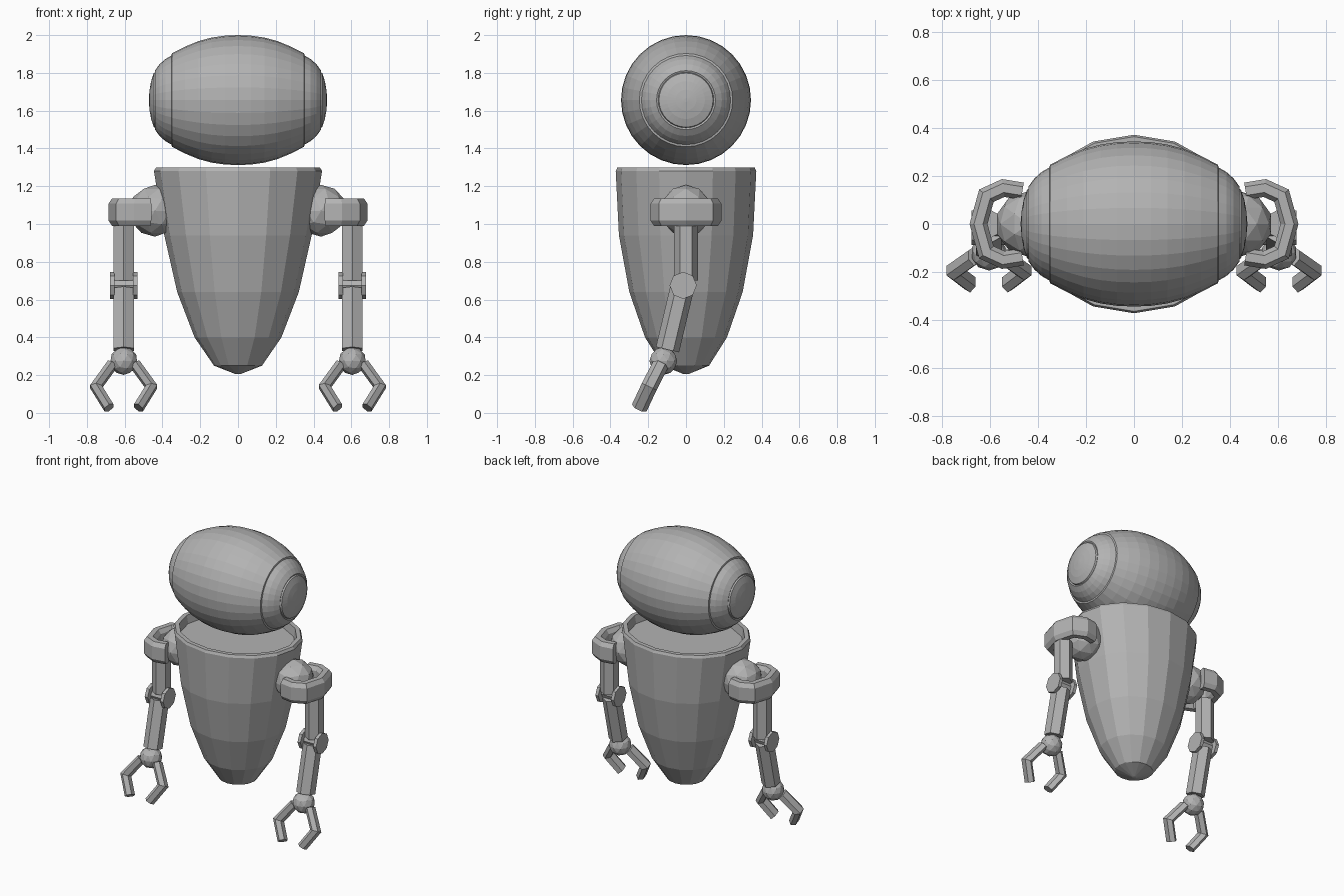
import bpy, bmesh, math
from mathutils import Vector as V

if "Cube" in bpy.data.objects:
    bpy.data.objects.remove(bpy.data.objects["Cube"])

grey = bpy.data.materials.new("matte_grey")
grey.diffuse_color = (0.45, 0.45, 0.45, 1)
grey.use_nodes = True
grey.node_tree.nodes["Principled BSDF"].inputs["Base Color"].default_value = grey.diffuse_color


def finish(name, bm):
    bmesh.ops.recalc_face_normals(bm, faces=bm.faces)
    mesh = bpy.data.meshes.new(name)
    bm.to_mesh(mesh)
    bm.free()
    mesh.materials.append(grey)
    obj = bpy.data.objects.new(name, mesh)
    bpy.context.collection.objects.link(obj)
    return obj


def loft(name, rings):
    """Join closed loops of points and cap both ends."""
    bm = bmesh.new()
    loops = [[bm.verts.new(p) for p in ring] for ring in rings]
    n = len(loops[0])
    for a, b in zip(loops, loops[1:]):
        for i in range(n):
            j = (i + 1) % n
            bm.faces.new((a[i], a[j], b[j], b[i]))
    bm.faces.new(loops[0])
    bm.faces.new(loops[-1])
    return finish(name, bm)


def sweep(name, path, normal, section):
    """Sweep a section along a planar path with mitred corners."""
    path, normal = [V(p) for p in path], V(normal).normalized()
    dirs = [(b - a).normalized() for a, b in zip(path, path[1:])]
    rings = []
    for i, p in enumerate(path):
        d0, d1 = dirs[max(i - 1, 0)], dirs[min(i, len(dirs) - 1)]
        s0, s1 = d0.cross(normal), d1.cross(normal)
        side = (s0 + s1).normalized()
        side /= side.dot(s0)
        rings.append([p + side * a + normal * b for a, b in section])
    return loft(name, rings)


def ball(name, centre, radius):
    bm = bmesh.new()
    bmesh.ops.create_icosphere(bm, subdivisions=2, radius=radius)
    bmesh.ops.translate(bm, vec=centre, verts=bm.verts)
    return finish(name, bm)


def hexagon(a, b):
    return [(0, b), (a, b / 2), (a, -b / 2), (0, -b), (-a, -b / 2), (-a, b / 2)]


def circle(n, ru, rv):
    return [(ru * math.cos(i * math.tau / n), rv * math.sin(i * math.tau / n)) for i in range(n)]


# Head: egg lying along x, with a grooved collar and a round end disc per side
half = [(0.07, 0.341), (0.14, 0.331), (0.21, 0.312), (0.28, 0.283), (0.35, 0.247),
        (0.352, 0.236), (0.385, 0.217), (0.415, 0.190), (0.440, 0.156),
        (0.436, 0.147), (0.446, 0.143), (0.460, 0.100), (0.468, 0.055), (0.472, 0.01)]
profile = [(-x, r) for x, r in reversed(half)] + [(0, 0.344)] + half
loft("head", [[(x, y, 1.656 + z) for y, z in circle(32, r, r)] for x, r in profile])

# Body: tapered oval cup with a rim and a sunken floor
body = [(0.012, 0.012, 0.205), (0.127, 0.122, 0.25), (0.23, 0.217, 0.40), (0.322, 0.30, 0.64),
        (0.39, 0.355, 0.94), (0.445, 0.372, 1.28), (0.435, 0.364, 1.298),
        (0.405, 0.335, 1.298), (0.395, 0.325, 1.24)]
loft("body", [[(x, y, z) for x, y in circle(16, rx, ry)] for rx, ry, z in body])

# Arms
bracket_section = [(-0.036, -0.045), (-0.018, -0.073), (0.018, -0.073), (0.036, -0.045),
                   (0.036, 0.045), (0.018, 0.073), (-0.018, 0.073), (-0.036, 0.045)]
bracket_half = [(0.465, 0.137), (0.545, 0.150), (0.615, 0.118)]
for s, tag in ((-1, "left"), (1, "right")):
    ball(tag + "_shoulder", (0.44 * s, 0, 1.07), 0.137)
    arc = bracket_half + [(0.648, 0)] + [(x, -y) for x, y in reversed(bracket_half)]
    sweep(tag + "_shoulder_bracket", [(x * s, y, 1.063) for x, y in arc], (0, 0, 1), bracket_section)
    ax = 0.605 * s
    sweep(tag + "_upper_arm", [(ax, 0, 1.0), (ax, 0, 0.70)], (0, 1, 0), hexagon(0.054, 0.063))
    # Elbow: axle and two octagonal plates
    sweep(tag + "_elbow_axle", [(ax - 0.06, -0.015, 0.675), (ax + 0.06, -0.015, 0.675)],
          (0, 1, 0), circle(8, 0.036, 0.036))
    for k in (-1, 1):
        sweep(tag + "_elbow_plate", [(ax + k * 0.05, -0.015, 0.675), (ax + k * 0.073, -0.015, 0.675)],
              (0, 1, 0), circle(8, 0.072, 0.072))
    # Forearm leans forward to the wrist
    sweep(tag + "_forearm", [(ax, -0.022, 0.655), (ax, -0.098, 0.335)],
          (0, 0.32, -0.076), hexagon(0.054, 0.063))
    ball(tag + "_wrist", (ax, -0.12, 0.275), 0.074)
    # Claw: two bent fingers
    for k in (-1, 1):
        finger = [(ax + k * 0.062, -0.135, 0.255), (ax + k * 0.147, -0.195, 0.138),
                  (ax + k * 0.078, -0.247, 0.027)]
        sweep(tag + "_finger", finger, (0, 0.9, -0.44), hexagon(0.026, 0.043))
